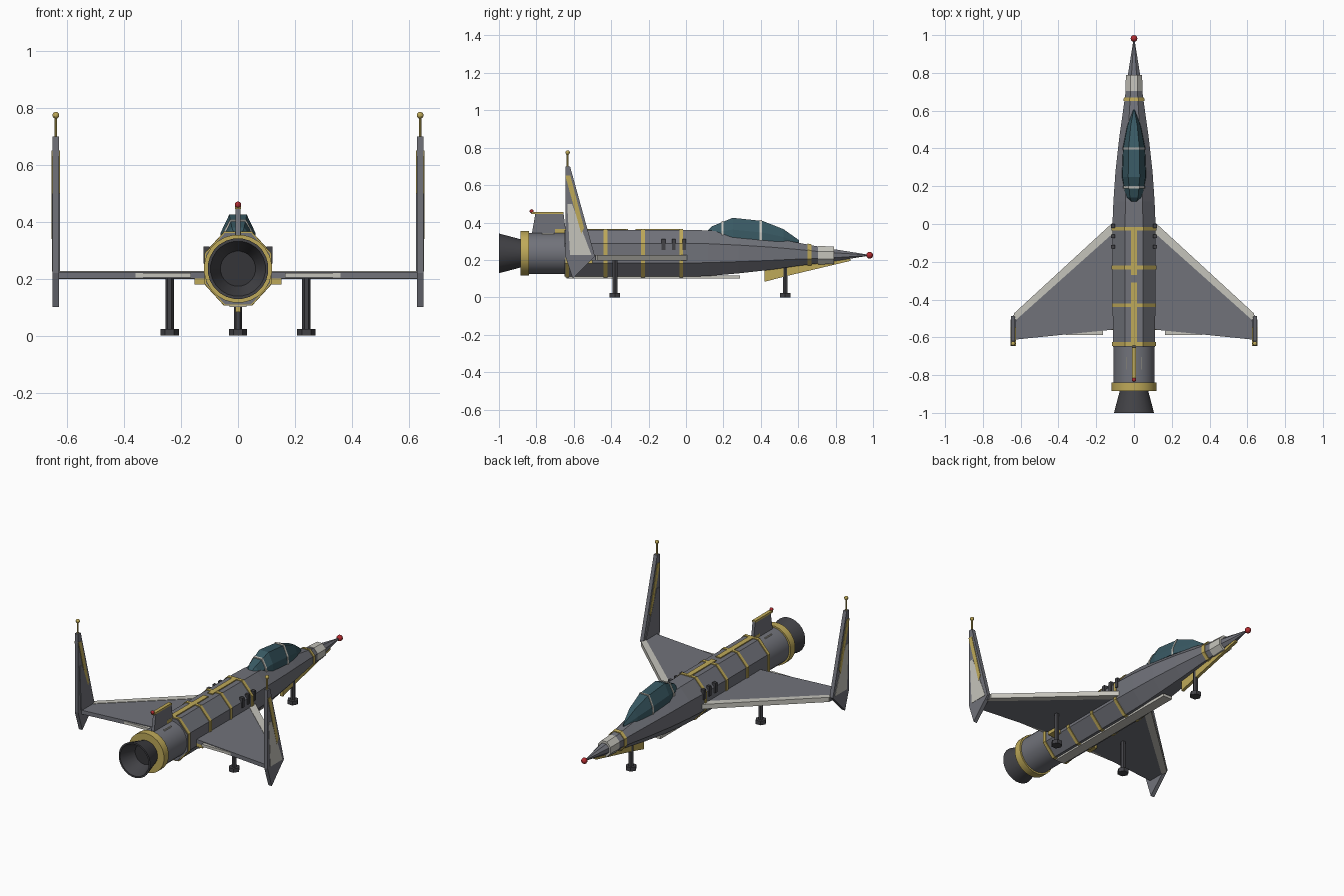
import bpy, bmesh, math
from mathutils import Vector

if "Cube" in bpy.data.objects:
    bpy.data.objects.remove(bpy.data.objects["Cube"])

def mat(name, c):
    m = bpy.data.materials.new(name)
    m.diffuse_color = (*c, 1)
    m.use_nodes = True
    m.node_tree.nodes["Principled BSDF"].inputs["Base Color"].default_value = m.diffuse_color
    return m

GRAY = mat("hull_gray", (0.165, 0.17, 0.195))
YEL = mat("trim_yellow", (0.52, 0.40, 0.10))
WHITE = mat("panel_white", (0.56, 0.55, 0.50))
TEAL = mat("canopy_teal", (0.04, 0.10, 0.125))
DARK = mat("dark_metal", (0.055, 0.055, 0.062))
BLACK = mat("exhaust_black", (0.035, 0.035, 0.04))
RED = mat("light_red", (0.45, 0.025, 0.03))

def make(name, verts, faces, m, smooth=False):
    bm = bmesh.new()
    vs = [bm.verts.new(v) for v in verts]
    for f in faces:
        bm.faces.new([vs[i] for i in f])
    bmesh.ops.recalc_face_normals(bm, faces=bm.faces)
    me = bpy.data.meshes.new(name)
    bm.to_mesh(me)
    bm.free()
    me.materials.append(m)
    o = bpy.data.objects.new(name, me)
    bpy.context.collection.objects.link(o)
    if smooth:
        bpy.context.view_layer.objects.active = o
        o.select_set(True)
        bpy.ops.object.shade_smooth_by_angle(angle=math.radians(35))
        o.select_set(False)
    return o

def loft(name, rings, m, smooth=False, closed=False):
    """Skin a list of rings; cap the ends, or join last ring to first."""
    n, k = len(rings[0]), len(rings)
    faces = []
    for r in range(k if closed else k - 1):
        a, b = r * n, ((r + 1) % k) * n
        faces += [(a + i, a + (i + 1) % n, b + (i + 1) % n, b + i) for i in range(n)]
    if not closed:
        faces += [tuple(range(n)), tuple(range((k - 1) * n, k * n))]
    return make(name, [v for r in rings for v in r], faces, m, smooth)

def prism(name, pts, axis, lo, hi, m):
    """Extrude an outline: yz points along x, or xy points along z."""
    put = (lambda p, t: (t, p[0], p[1])) if axis == 'x' else (lambda p, t: (p[0], p[1], t))
    return loft(name, [[put(p, lo) for p in pts], [put(p, hi) for p in pts]], m)

def box(name, x, y, z, m):
    return prism(name, [(x[0], y[0]), (x[1], y[0]), (x[1], y[1]), (x[0], y[1])], 'z', z[0], z[1], m)

def ring(y, w, h, cz, n=8):
    f = 1 / math.cos(math.pi / n) if n == 8 else 1
    return [(w * f * math.cos(2 * math.pi * (i + .5) / n), y,
             cz + h * f * math.sin(2 * math.pi * (i + .5) / n)) for i in range(n)]

def post(name, x, y, z0, z1, r, m, n=6):
    pts = [(x + r * math.cos(2 * math.pi * i / n), y + r * math.sin(2 * math.pi * i / n)) for i in range(n)]
    return prism(name, pts, 'z', z0, z1, m)

def ball(name, loc, r, m):
    bm = bmesh.new()
    bmesh.ops.create_uvsphere(bm, u_segments=12, v_segments=8, radius=r)
    bmesh.ops.translate(bm, verts=bm.verts, vec=Vector(loc))
    me = bpy.data.meshes.new(name)
    bm.to_mesh(me)
    bm.free()
    me.materials.append(m)
    bpy.context.collection.objects.link(bpy.data.objects.new(name, me))

# octagonal fuselage: (y, half width, half height, centre z)
HULL = [(-0.65, .112, .125, .235), (0.0, .114, .125, .235), (0.12, .109, .122, .236),
        (0.28, .098, .107, .235), (0.45, .079, .086, .233), (0.6, .058, .062, .23),
        (0.71, .043, .045, .226)]
loft("fuselage", [ring(*s) for s in HULL], GRAY)

def hull_at(y):
    for a, b in zip(HULL, HULL[1:]):
        if a[0] <= y <= b[0]:
            t = (y - a[0]) / (b[0] - a[0])
            return [p + (q - p) * t for p, q in zip(a, b)]

# yellow hull bands
for i, y in enumerate((-0.635, -0.43, -0.23, -0.025, 0.66)):
    rs = []
    for yy in (y - .01, y + .01):
        _, w, h, c = hull_at(yy)
        rs.append(ring(yy, w + .005, h + .005, c))
    loft(f"hull_band_{i}", rs, YEL)

# nose collar, cone and tip
loft("nose_collar", [ring(.705, .045, .05, .225), ring(.79, .043, .046, .225)], WHITE)
loft("nose_cone", [ring(.78, .034, .034, .225), ring(.975, .003, .003, .225)], GRAY)
ball("nose_light", (0, .982, .225), .018, RED)

# chin fin under the nose
prism("chin_fin", [(.42, .083), (.42, .16), (.80, .20), (.88, .205), (.88, .195), (.53, .112)],
      'x', -.009, .009, YEL)

# engine section, collar and hollow nozzle
loft("engine_body", [ring(-.86, .11, .11, .235, 24), ring(-.64, .11, .11, .235, 24)], GRAY, True)
loft("engine_collar", [ring(-.885, .12, .12, .235, 24), ring(-.84, .12, .12, .235, 24)], YEL, True)
loft("nozzle", [ring(y, r, r, .235, 24) for y, r in
                ((-.88, .075), (-1, .107), (-1, .097), (-.9, .06))], DARK, True, True)
loft("nozzle_core", [ring(-.905, .065, .065, .235, 24), ring(-.88, .065, .065, .235, 24)], BLACK, True)

# canopy: (y, half width, base z, top z)
def canopy_ring(y, w, zb, zt):
    h = zt - zb
    half = [(w, zb), (w * .95, zb + h * .4), (w * .48, zt)]
    return [(x, y, z) for x, z in half] + [(-x, y, z) for x, z in reversed(half)]

CAN = [(.11, .022, .325, .35), (.14, .045, .325, .38), (.25, .064, .32, .425),
       (.41, .058, .305, .408), (.52, .036, .295, .365), (.605, .004, .285, .305)]
loft("canopy", [canopy_ring(*s) for s in CAN], TEAL)
for i, (y, w, zb, zt) in enumerate(((.195, .059, .32, .406), (.4, .0605, .303, .412))):
    loft(f"canopy_hoop_{i}", [canopy_ring(y - .006, w, zb, zt), canopy_ring(y + .006, w, zb, zt + .002)], WHITE)

# spine stripes and belly plate
box("spine_stripe_front", (-.016, .016), (-.27, -.02), (.355, .366), YEL)
box("spine_stripe_rear", (-.016, .016), (-.64, -.31), (.355, .366), YEL)
box("spine_stripe_tail", (-.01, .01), (-.70, -.63), (.34, .364), YEL)
box("belly_plate", (-.03, .03), (-.64, .29), (.1, .117), WHITE)

# dorsal tail fin with trim and light
prism("dorsal_fin", [(-.825, .335), (-.805, .45), (-.655, .45), (-.64, .335)], 'x', -.009, .009, GRAY)
box("dorsal_fin_trim", (-.011, .011), (-.825, -.655), (.445, .456), YEL)
ball("tail_light", (0, -.825, .46), .011, RED)

# landing gear: nose leg plus mirrored main legs
for n, x, y in (("nose", 0, .53), ("left", -.24, -.38), ("right", .24, -.38)):
    post(f"{n}_gear_leg", x, y, .015, .21, .0145, DARK)
    post(f"{n}_gear_pad", x, y, 0, .024, .032, DARK)

for s, side in ((-1, "left"), (1, "right")):
    def sx(pts):
        return [(s * x, y) for x, y in pts]
    # delta wing, leading edge and flap
    prism(f"{side}_wing", sx([(.09, .01), (.64, -.485), (.64, -.613), (.09, -.557)]), 'z', .2, .224, GRAY)
    prism(f"{side}_leading_edge", sx([(.112, .008), (.636, -.474), (.636, -.518), (.112, -.05)]),
          'z', .198, .2265, WHITE)
    box(f"{side}_flap", (min(s * .165, s * .36), max(s * .165, s * .36)), (-.587, -.56), (.204, .22), WHITE)
    # upright tip fin with spike below
    prism(f"{side}_tip_fin", [(-.645, .70), (-.62, .70), (-.487, .22), (-.605, .10), (-.645, .22)],
          'x', s * .629, s * .652, GRAY)
    # outer and inner fin plates
    for nm, x0, x1 in (("outer", .651, .655), ("inner", .626, .630)):
        prism(f"{side}_fin_{nm}_stripe", [(-.645, .65), (-.618, .65), (-.545, .37), (-.56, .34)],
              'x', s * x0, s * x1, YEL)
        prism(f"{side}_fin_{nm}_panel", [(-.635, .5), (-.61, .5), (-.505, .225), (-.62, .225)],
              'x', s * (x0 - .001), s * (x1 - .001 if nm == "outer" else x1), WHITE if nm == "outer" else GRAY)
    # fin antenna
    post(f"{side}_antenna", s * .64, -.633, .69, .775, .005, YEL, 8)
    ball(f"{side}_antenna_tip", (s * .64, -.633, .774), .012, YEL)
    # side vents
    for i, y in enumerate((-.12, -.065, -.01)):
        box(f"{side}_vent_{i}", (min(s * .1, s * .121), max(s * .1, s * .121)),
            (y - .01, y + .01), (.253, .313), DARK)
    # wing root pods and engine top strips
    box(f"{side}_root_pod", (min(s * .1, s * .153), max(s * .1, s * .153)), (-.56, -.5), (.18, .201), YEL)
    box(f"{side}_engine_strip", (min(s * .037, s * .043), max(s * .037, s * .043)),
        (-.77, -.705), (.332, .344), WHITE)
